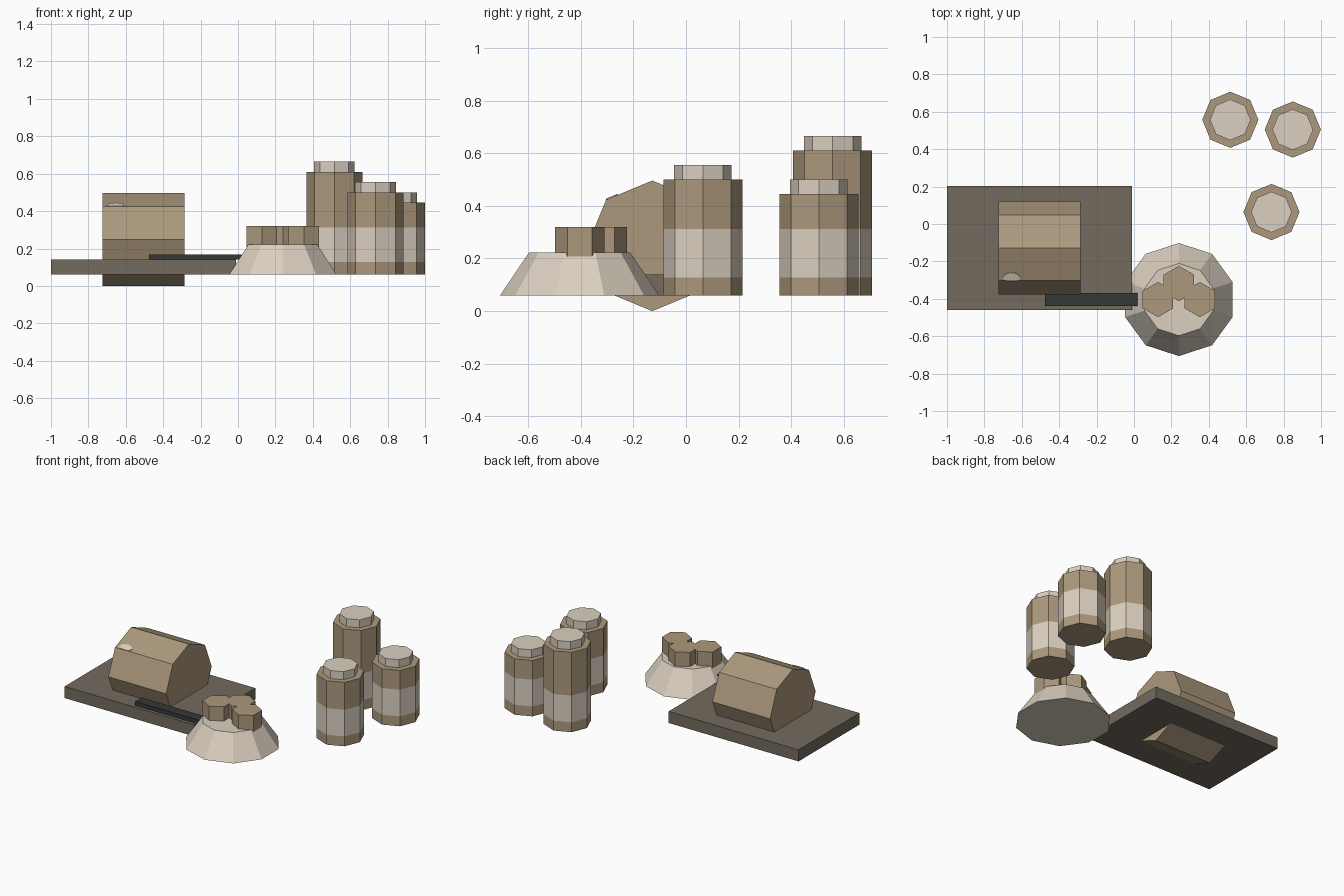
import bpy, bmesh, math
from mathutils import Matrix

if "Cube" in bpy.data.objects:
    bpy.data.objects.remove(bpy.data.objects["Cube"])


def material(name, rgb):
    lin = [((c / 255 + 0.055) / 1.055) ** 2.4 for c in rgb]
    m = bpy.data.materials.new(name)
    m.diffuse_color = (*lin, 1)
    m.use_nodes = True
    m.node_tree.nodes["Principled BSDF"].inputs["Base Color"].default_value = m.diffuse_color
    return m


CREAM = material("cream", (219, 208, 192))
TAN = material("tan crust", (172, 153, 125))
WOOD = material("dark wood", (115, 107, 95))
DARK = material("dark metal", (54, 55, 55))


def finish(name, bm, mats):
    bmesh.ops.recalc_face_normals(bm, faces=bm.faces)
    me = bpy.data.meshes.new(name)
    bm.to_mesh(me)
    bm.free()
    for m in mats:
        me.materials.append(m)
    ob = bpy.data.objects.new(name, me)
    bpy.context.collection.objects.link(ob)
    return ob


def box(name, lo, hi, mat):
    bm = bmesh.new()
    size = [h - l for l, h in zip(lo, hi)]
    mid = [(h + l) / 2 for l, h in zip(lo, hi)]
    bmesh.ops.create_cube(bm, size=1, matrix=Matrix.Translation(mid) @ Matrix.Diagonal((*size, 1)))
    return finish(name, bm, [mat])


def lathe(name, x, y, sides, profile, mats, start=90, band=None):
    """Stack of regular polygons (radius, z), capped at both ends."""
    bm = bmesh.new()
    rings = []
    for r, z in profile:
        angles = [math.radians(start + 360 * i / sides) for i in range(sides)]
        rings.append([bm.verts.new((x + r * math.cos(a), y + r * math.sin(a), z)) for a in angles])
    bm.faces.new(rings[0])
    bm.faces.new(rings[-1])
    for k, (a, b) in enumerate(zip(rings, rings[1:])):
        for i in range(sides):
            j = (i + 1) % sides
            f = bm.faces.new((a[i], a[j], b[j], b[i]))
            if k == band:
                f.material_index = 1
    return finish(name, bm, mats)


# Cutting board and knife
box("cutting_board", (-1, -0.46, 0.06), (-0.01, 0.203, 0.14), WOOD)
box("knife", (-0.477, -0.438, 0.14), (0.02, -0.368, 0.168), DARK)

# Loaf: octagonal prism lying along x, sunk through the board
LY, LZ, LR = -0.128, 0.248, 0.248
bm = bmesh.new()
bmesh.ops.create_cone(
    bm, cap_ends=True, segments=8, radius1=LR, radius2=LR, depth=0.44,
    matrix=Matrix.Translation((-0.505, LY, LZ)) @ Matrix.Rotation(math.pi / 2, 4, 'Y'))
finish("bread_loaf", bm, [TAN])

# Pale flour spot: thin clipped ellipse on the upper front slope
s = LR * math.sqrt(0.5)
ca, sa = math.cos(math.pi / 8), math.sin(math.pi / 8)
bm = bmesh.new()
verts = []
for i in range(12):
    a = math.tau * i / 12
    u, v = 0.046 * math.cos(a), max(0.0, 0.019 + 0.028 * math.sin(a))
    verts.append(bm.verts.new((-0.655 + u, LY - s + v * ca, LZ + s + v * sa)))
face = bm.faces.new(verts)
top = bmesh.ops.extrude_face_region(bm, geom=[face])["geom"]
bmesh.ops.translate(bm, vec=(0, -0.004 * sa, 0.004 * ca),
                    verts=[g for g in top if isinstance(g, bmesh.types.BMVert)])
finish("flour_spot", bm, [CREAM])

# Ten-sided dish with three hexagonal biscuits
DX, DY = 0.24, -0.404
lathe("dish", DX, DY, 10, [(0.302, 0.06), (0.193, 0.222)], [CREAM])
for i, (dx, dy) in enumerate([(-0.112, 0), (0.112, 0), (0, 0.086)]):
    lathe(f"biscuit_{i + 1}", DX + dx, DY + dy, 6, [(0.094, 0.20), (0.094, 0.32)], [TAN])

# Three octagonal jars with a pale label band and lid
for i, (x, y, h) in enumerate([(0.515, 0.557, 0.61), (0.849, 0.505, 0.445), (0.735, 0.064, 0.50)]):
    lathe(f"jar_{i + 1}", x, y, 8, [(0.15, z) for z in (0.06, 0.128, 0.312, h)], [TAN, CREAM], band=1)
    lathe(f"jar_lid_{i + 1}", x, y, 8, [(0.109, h - 0.005), (0.109, h + 0.055)], [CREAM])
